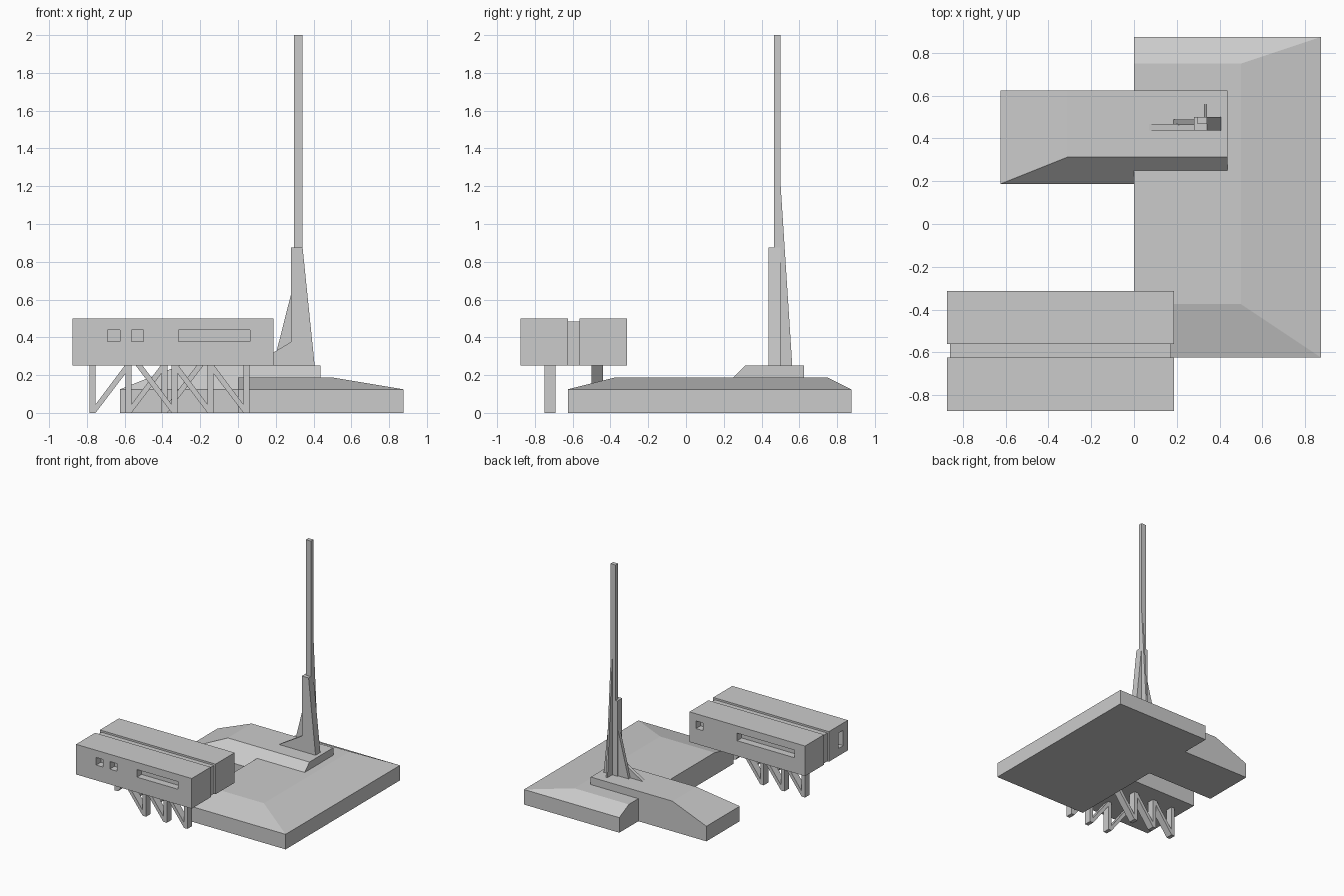
import bpy

if "Cube" in bpy.data.objects:
    bpy.data.objects.remove(bpy.data.objects["Cube"])


def mesh(name, verts, faces):
    me = bpy.data.meshes.new(name)
    me.from_pydata(verts, [], faces)
    ob = bpy.data.objects.new(name, me)
    bpy.context.collection.objects.link(ob)
    # make normals point outward
    bpy.context.view_layer.objects.active = ob
    ob.select_set(True)
    bpy.ops.object.mode_set(mode='EDIT')
    bpy.ops.mesh.select_all(action='SELECT')
    bpy.ops.mesh.normals_make_consistent(inside=False)
    bpy.ops.object.mode_set(mode='OBJECT')
    ob.select_set(False)
    return ob


def prism(name, profile, a, b, axis='y'):
    """Extrude a closed profile: (x, z) along y, or (y, z) along x."""
    def place(p, t):
        return (p[0], t, p[1]) if axis == 'y' else (t, p[0], p[1])
    n = len(profile)
    verts = [place(p, t) for t in (a, b) for p in profile]
    faces = [tuple(range(n)), tuple(range(n, 2 * n))]
    faces += [(i, (i + 1) % n, n + (i + 1) % n, n + i) for i in range(n)]
    return mesh(name, verts, faces)


def box(name, x0, x1, y0, y1, z0, z1):
    return prism(name, [(x0, z0), (x1, z0), (x1, z1), (x0, z1)], y0, y1)


def hipped_slab(name, low, mid_z, high, top_z):
    """Slab with vertical sides to mid_z, then sloping to a smaller top."""
    def ring(r, z):
        x0, x1, y0, y1 = r
        return [(x0, y0, z), (x1, y0, z), (x1, y1, z), (x0, y1, z)]
    verts = ring(low, 0) + ring(low, mid_z) + ring(high, top_z)
    faces = [(0, 1, 2, 3), (8, 9, 10, 11)]
    for k in (0, 4):
        faces += [(k + i, k + (i + 1) % 4, k + 4 + (i + 1) % 4, k + 4 + i)
                  for i in range(4)]
    return mesh(name, verts, faces)


def boolean(target, other, op):
    mod = target.modifiers.new(op.lower(), 'BOOLEAN')
    mod.operation = op
    mod.solver = 'EXACT'
    mod.object = other
    bpy.context.view_layer.objects.active = target
    bpy.ops.object.modifier_apply(modifier=mod.name)
    bpy.data.objects.remove(other)


# Ground platform with a raised wing merged into it
base = hipped_slab("base_platform", (0, 0.875, -0.625, 0.875), 0.125,
                   (0, 0.5, -0.375, 0.75), 0.1875)
wing = hipped_slab("base_wing", (-0.625, 0.4375, 0.1875, 0.625), 0.125,
                   (-0.3125, 0.4375, 0.3125, 0.625), 0.25)
boolean(base, wing, 'UNION')

# Tower: tapered body, tall mast and three buttress fins
prism("tower_body", [(0.28, 0.25), (0.406, 0.25), (0.342, 0.875), (0.28, 0.875)],
      0.4375, 0.5)
box("tower_mast", 0.297, 0.342, 0.467, 0.5, 0.875, 2.0)
prism("low_side_fin", [(0.07, 0.25), (0.28, 0.25), (0.28, 0.375)], 0.4375, 0.467)
prism("tall_side_fin", [(0.185, 0.25), (0.28, 0.25), (0.28, 0.625)], 0.463, 0.49)
prism("back_fin", [(0.5, 0.25), (0.5625, 0.25), (0.5, 1.22)], 0.327, 0.342, 'x')

# Raised cabin: two long blocks joined by a slightly smaller core
front = box("cabin_front", -0.875, 0.1875, -0.875, -0.625, 0.25, 0.5)
back = box("cabin_back", -0.875, 0.1875, -0.5625, -0.3125, 0.25, 0.5)
box("cabin_core", -0.86, 0.172, -0.625, -0.5625, 0.25, 0.485)

# Recessed windows
D = 0.06
Z0, Z1 = 0.377, 0.44
for x0, x1 in ((-0.69, -0.626), (-0.565, -0.501), (-0.315, 0.0625)):
    boolean(front, box("cut", x0, x1, -0.9, -0.875 + D, Z0, Z1), 'DIFFERENCE')
for x0, x1 in ((0.0625, 0.127), (-0.78, -0.25)):
    boolean(back, box("cut", x0, x1, -0.3125 - D, -0.29, Z0, Z1), 'DIFFERENCE')
boolean(front, box("cut", -0.9, -0.875 + D, -0.8125, -0.75, 0.3125, Z1), 'DIFFERENCE')

# Stilts: each is an upright with a diagonal brace rising from its foot
V = [(-0.016, 0), (0.016, 0), (0.206, 0.25), (0.17, 0.25),
     (0.016, 0.045), (0.016, 0.25), (-0.016, 0.25)]
for i in range(3):
    prism(f"front_stilt_{i + 1}", [(0.045 - 0.19 * i - x, z) for x, z in V],
          -0.75, -0.69)
    prism(f"back_stilt_{i + 1}", [(-0.77 + 0.19 * i + x, z) for x, z in V],
          -0.5, -0.44)
